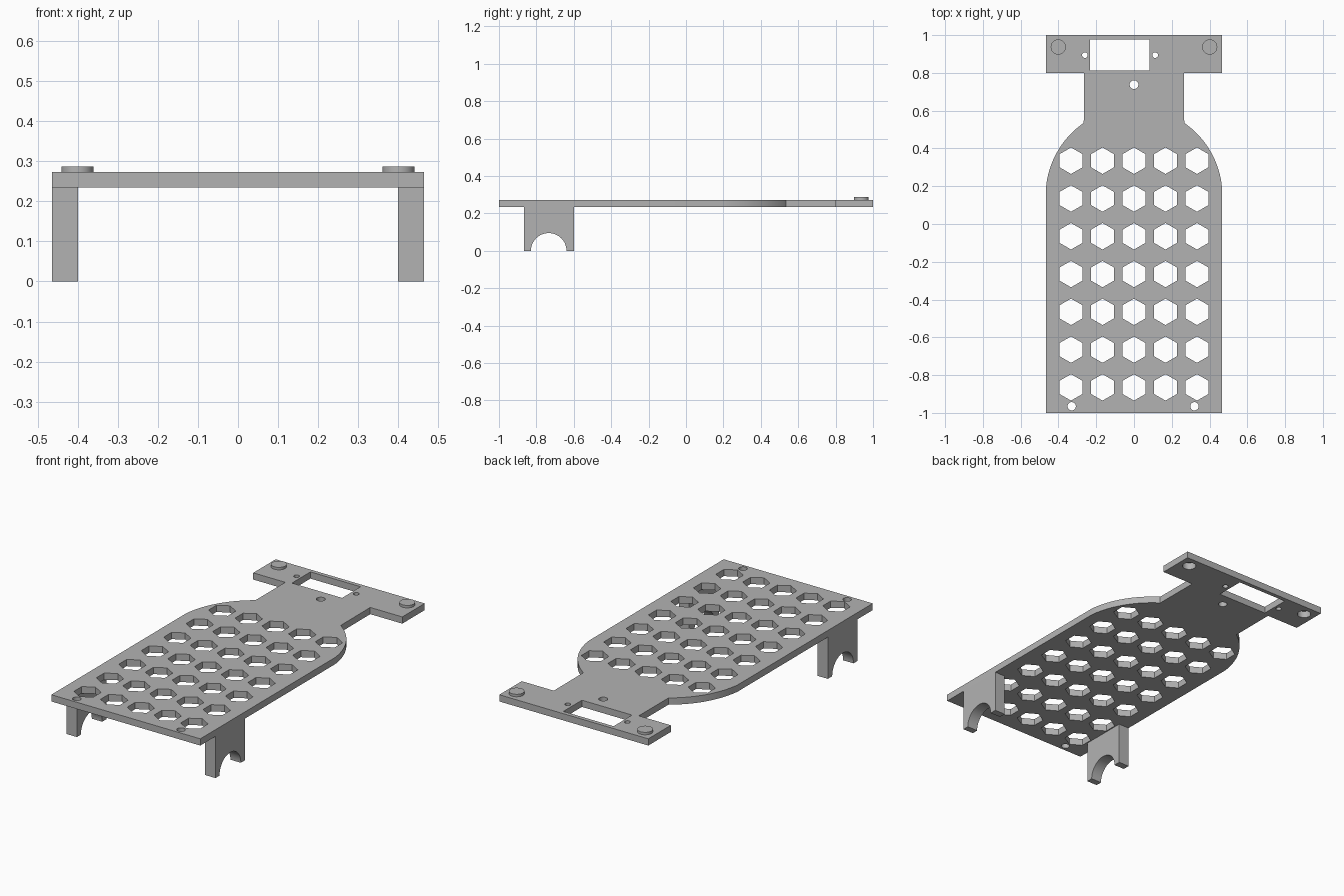
import bpy
from math import cos, sin, tau, pi, asin
from mathutils import Matrix

if "Cube" in bpy.data.objects:
    bpy.data.objects.remove(bpy.data.objects["Cube"], do_unlink=True)

# One plain grey for the whole bracket
grey = bpy.data.materials.new("plain_grey")
grey.use_nodes = True
colour = (0.45, 0.45, 0.45, 1)
grey.diffuse_color = colour
grey.node_tree.nodes["Principled BSDF"].inputs["Base Color"].default_value = colour

PLATE_LOW, PLATE_TOP, STUD_TOP = 0.235, 0.273, 0.287
HALF = 0.465


def ring(x, y, radius, sides=40, turn=0.0):
    return [(x + radius * cos(turn + tau * i / sides),
             y + radius * sin(turn + tau * i / sides)) for i in range(sides)]


def arc(x, y, radius, start, end, steps):
    return [(x + radius * cos(start + (end - start) * i / steps),
             y + radius * sin(start + (end - start) * i / steps)) for i in range(steps + 1)]


def rectangle(x0, x1, y0, y1):
    return [(x0, y0), (x1, y0), (x1, y1), (x0, y1)]


def extrude_profile(name, loops, thickness, matrix):
    """Fill closed loops (inner loops become holes) and extrude about the middle."""
    curve = bpy.data.curves.new(name + "_profile", 'CURVE')
    curve.dimensions = '2D'
    curve.fill_mode = 'BOTH'
    curve.extrude = thickness / 2
    for loop in loops:
        spline = curve.splines.new('POLY')
        spline.points.add(len(loop) - 1)
        for point, (x, y) in zip(spline.points, loop):
            point.co = (x, y, 0, 1)
        spline.use_cyclic_u = True
    obj = bpy.data.objects.new(name, curve)
    bpy.context.collection.objects.link(obj)
    bpy.ops.object.select_all(action='DESELECT')
    obj.select_set(True)
    bpy.context.view_layer.objects.active = obj
    bpy.ops.object.convert(target='MESH')
    obj = bpy.context.view_layer.objects.active
    obj.data.transform(matrix)
    obj.data.materials.clear()
    obj.data.materials.append(grey)
    # Weld the caps to the walls and make the normals agree
    bpy.ops.object.mode_set(mode='EDIT')
    bpy.ops.mesh.select_all(action='SELECT')
    bpy.ops.mesh.remove_doubles(threshold=0.0001)
    bpy.ops.mesh.normals_make_consistent(inside=False)
    bpy.ops.object.mode_set(mode='OBJECT')
    bpy.ops.object.shade_smooth_by_angle(angle=pi / 6)
    return obj


# Plate outline: straight sides, rounded shoulders, neck and cross bar
NECK, SHOULDER_Y, SHOULDER_R = 0.265, 0.15, 0.468
first = asin(0.05 / SHOULDER_R)
last = asin(0.385 / SHOULDER_R)
right_half = [(HALF, -1.0)]
right_half += [(min(x, HALF), y) for x, y in arc(0, SHOULDER_Y, SHOULDER_R, first, last, 24)]
right_half += [(NECK, 0.80), (HALF, 0.80), (HALF, 1.0)]
outline = right_half + [(-x, y) for x, y in reversed(right_half)]

# Openings: hexagon grid, window, screw holes and stud sockets
loops = [outline]
for row in range(7):
    for column in range(-2, 3):
        loops.append(ring(column * 0.1667, -0.865 + row * 0.2, 0.07, 6, pi / 2))
loops.append(rectangle(-0.232, 0.081, 0.812, 0.977))
for x, y, radius in [(-0.26, 0.894, 0.015), (0.112, 0.894, 0.015), (0, 0.738, 0.023),
                     (-0.33, -0.965, 0.022), (0.32, -0.965, 0.022)]:
    loops.append(ring(x, y, radius))
for side in (-1, 1):
    loops.append(ring(side * 0.401, 0.937, 0.036))

extrude_profile("perforated_plate", loops, PLATE_TOP - PLATE_LOW,
                Matrix.Translation((0, 0, (PLATE_TOP + PLATE_LOW) / 2)))

# Legs with a round arch cut in the foot; profile axes map to y and z
LEG_INNER = 0.40
leg_profile = [(-0.865, 0), (-0.865, PLATE_LOW), (-0.60, PLATE_LOW), (-0.60, 0)]
leg_profile += arc(-0.734, 0, 0.095, 0, pi, 32)
upright = Matrix(((0, 0, 1, 0), (1, 0, 0, 0), (0, 1, 0, 0), (0, 0, 0, 1)))
for side, label in ((1, "left"), (-1, "right")):
    place = Matrix.Translation((side * (HALF + LEG_INNER) / 2, 0, 0))
    extrude_profile(label + "_leg", [leg_profile], HALF - LEG_INNER, place @ upright)

    # Round stud capping the socket
    extrude_profile(label + "_stud", [ring(side * 0.401, 0.937, 0.04)], STUD_TOP - PLATE_TOP,
                    Matrix.Translation((0, 0, (STUD_TOP + PLATE_TOP) / 2)))
